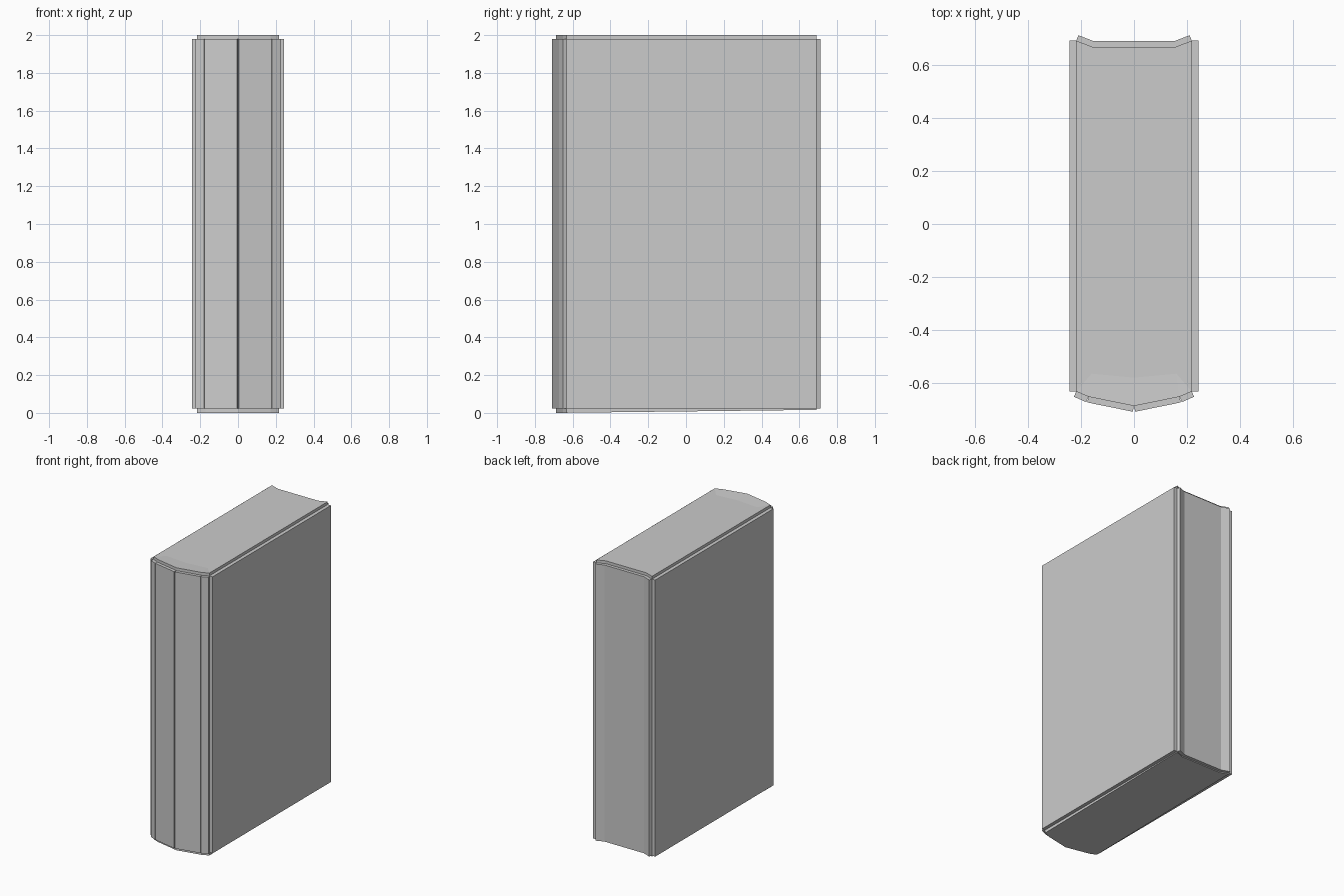
import bpy, bmesh
from mathutils import Vector

if "Cube" in bpy.data.objects:
    bpy.data.objects.remove(bpy.data.objects["Cube"])

Z0, Z1, T = 0.022, 1.98, 0.022
# book cross-section, counter-clockwise from the front left corner
P = [(-.218, -.632), (-.172, -.652), (0, -.687), (.172, -.652), (.218, -.632),
     (.218, .692), (.158, .669), (-.158, .669), (-.218, .692)]


def finish(name, bm):
    mesh = bpy.data.meshes.new(name)
    bm.to_mesh(mesh)
    bm.free()
    obj = bpy.data.objects.new(name, mesh)
    bpy.context.collection.objects.link(obj)
    return obj


def panels(name, sides, depth=T):
    """Wall quads along the cross-section, each raised outward on its own."""
    bm = bmesh.new()
    for i in sides:
        a, b = P[i], P[(i + 1) % len(P)]
        n = Vector((b[1] - a[1], a[0] - b[0], 0)).normalized() * depth
        base = [Vector((*a, Z0)), Vector((*b, Z0)), Vector((*b, Z1)), Vector((*a, Z1))]
        lo = [bm.verts.new(v) for v in base]
        hi = [bm.verts.new(v + n) for v in base]
        bm.faces.new(hi)
        for k in range(4):
            j = (k + 1) % 4
            bm.faces.new((lo[j], lo[k], hi[k], hi[j]))
    bmesh.ops.recalc_face_normals(bm, faces=bm.faces)
    return finish(name, bm)


def cap(name, z_base, outer_z, inner_z, up):
    """End of the page block, with a shallow lip at the spine."""
    bm = bmesh.new()
    lo = [bm.verts.new((x, y, z_base)) for x, y in P]
    hi = [bm.verts.new((x, y, outer_z(y))) for x, y in P]
    n = len(P)
    for k in range(n):
        j = (k + 1) % n
        bm.faces.new((lo[k], lo[j], hi[j], hi[k]))
    if up:
        a, b, c = [bm.verts.new((x, y, inner_z)) for x, y in ((-.16, -.565), (0, -.58), (.16, -.565))]
        bm.faces.new((hi[0], hi[1], a))
        bm.faces.new((hi[1], hi[2], b, a))
        bm.faces.new((hi[2], hi[3], c, b))
        bm.faces.new((hi[3], hi[4], c))
        bm.faces.new((hi[0], a, b, c, *hi[4:]))
    else:
        bm.faces.new(hi[::-1])
    bmesh.ops.recalc_face_normals(bm, faces=bm.faces)
    obj = finish(name, bm)
    # an open shell: make the big face point outward
    big = max(obj.data.polygons, key=lambda f: f.area)
    if (big.normal.z > 0) != up:
        obj.data.flip_normals()
    return obj


# spine, covers and page edge
panels("spine", (0, 1, 2, 3))
panels("covers", (4, 8), 0.025)
panels("page_edge", (5, 6, 7))
# top end, and bottom end sloping up to the back
cap("page_top", Z1, lambda y: 2.0, 1.994, True)
cap("page_bottom", Z0, lambda y: 0.0 + 0.016 * (y + .687) / 1.379, 0, False)
